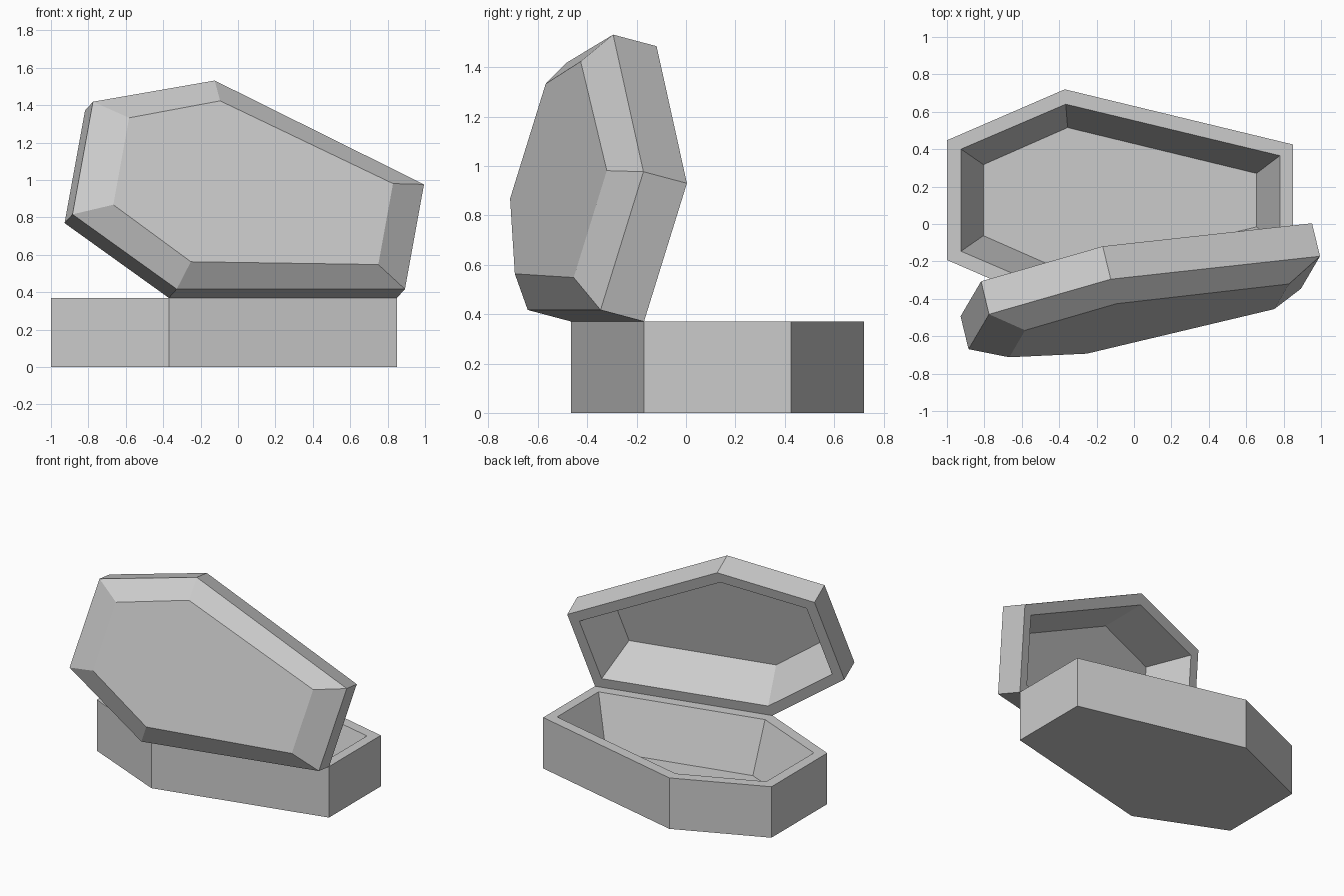
import bpy, bmesh, math
from mathutils import Matrix, Vector

if "Cube" in bpy.data.objects:
    bpy.data.objects.remove(bpy.data.objects["Cube"])

MID_Y = 0.1275      # long axis of the box
RIM_Z = 0.37        # height of the base rim

grey = bpy.data.materials.new("grey")
grey.diffuse_color = (0.6, 0.6, 0.6, 1)
grey.use_nodes = True
grey.node_tree.nodes["Principled BSDF"].inputs["Base Color"].default_value = grey.diffuse_color


def hexagon(head, shoulder, foot, z):
    """Six-sided outline from three (x, half width) stations."""
    half = [head, shoulder, foot]
    pts = [(x, MID_Y - w, z) for x, w in half]
    return pts + [(x, MID_Y + w, z) for x, w in reversed(half)]


def outer(z):
    return hexagon((-1.0, 0.32), (-0.37, 0.5925), (0.85, 0.2975), z)


def inner_rim(z):
    return hexagon((-0.925, 0.273), (-0.365, 0.513), (0.78, 0.238), z)


def inner_floor(z):
    return hexagon((-0.805, 0.19), (-0.355, 0.388), (0.655, 0.143), z)


def lid_top(z):
    return hexagon((-0.81, 0.247), (-0.34, 0.457), (0.665, 0.23), z)


def shell(name, loops, matrix=Matrix()):
    """Skin a stack of outlines and cap both ends."""
    bm = bmesh.new()
    rings = [[bm.verts.new(p) for p in loop] for loop in loops]
    for a, b in zip(rings, rings[1:]):
        for i in range(6):
            j = (i + 1) % 6
            bm.faces.new((a[i], a[j], b[j], b[i]))
    bm.faces.new(rings[0])
    bm.faces.new(rings[-1])
    bmesh.ops.recalc_face_normals(bm, faces=bm.faces)
    bm.transform(matrix)
    mesh = bpy.data.meshes.new(name)
    bm.to_mesh(mesh)
    bm.free()
    mesh.materials.append(grey)
    obj = bpy.data.objects.new(name, mesh)
    bpy.context.collection.objects.link(obj)
    return obj


# Open base box with sloping inner walls
shell("base_box", [outer(0), outer(RIM_Z), inner_rim(RIM_Z), inner_floor(0.008)])

# Bevelled hollow lid, swung open about the long front edge of the base
hinge = Vector((0.85, MID_Y - 0.2975, RIM_Z))
axis = Vector((1.22, 0.295, 0)).normalized()
swing = (Matrix.Translation(hinge)
         @ Matrix.Rotation(math.radians(75.5), 4, axis)
         @ Matrix.Translation(-hinge))
shell("lid", [lid_top(RIM_Z + 0.29), outer(RIM_Z + 0.187), outer(RIM_Z),
              inner_rim(RIM_Z), inner_floor(RIM_Z + 0.282)], swing)
